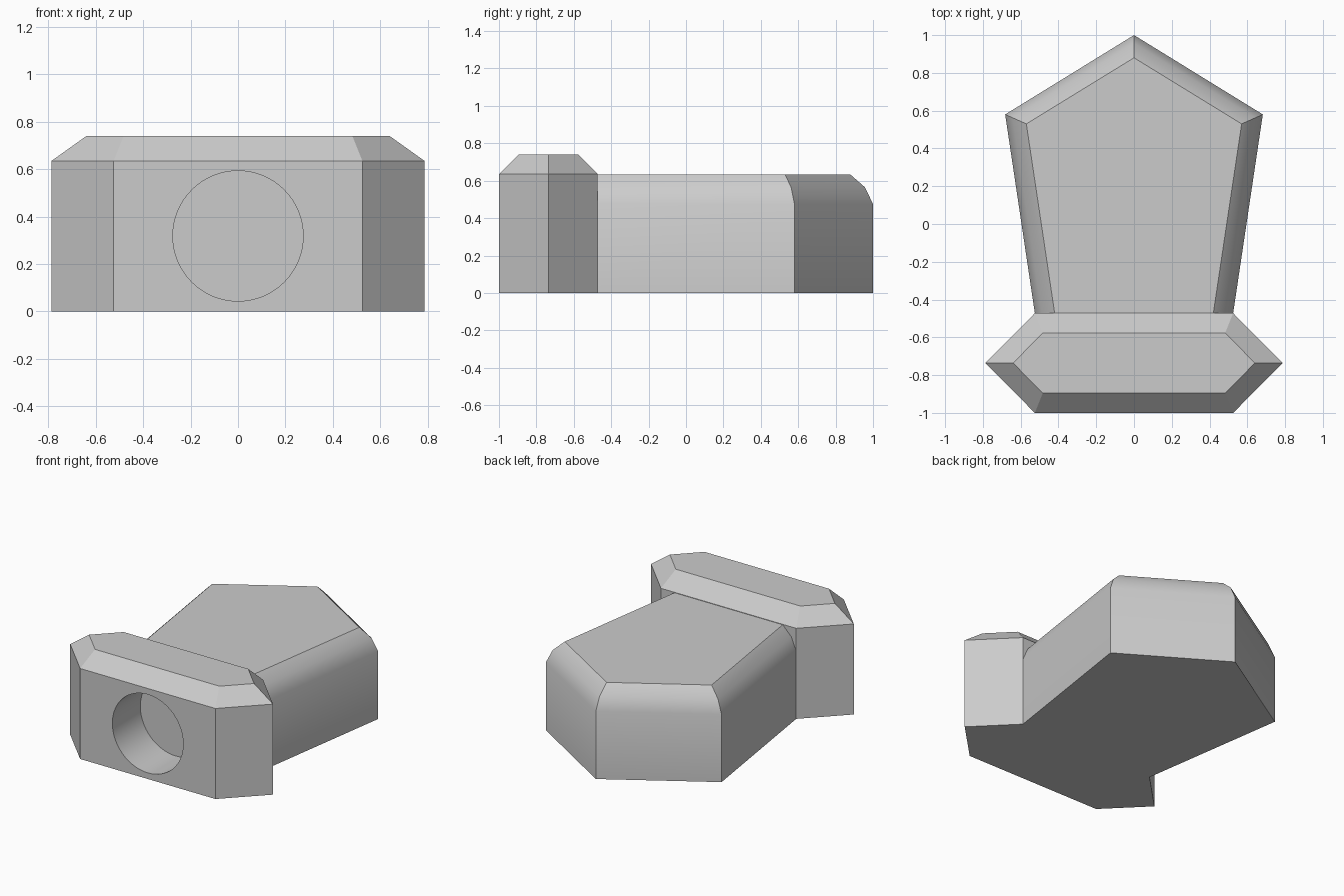
import bpy
import bmesh
from math import radians

cube = bpy.data.objects.get("Cube")
if cube:
    bpy.data.objects.remove(cube, do_unlink=True)

grey = bpy.data.materials.new("plain grey")
grey.use_nodes = True
colour = (0.6, 0.6, 0.6, 1)
grey.diffuse_color = colour
grey.node_tree.nodes["Principled BSDF"].inputs["Base Color"].default_value = colour


def loft(name, outer, inner, levels, open_side=None):
    """Stack outlines blended from outer to inner; levels are (height, blend)."""
    bm = bmesh.new()
    rings = []
    for z, t in levels:
        rings.append([bm.verts.new((a[0] + (b[0] - a[0]) * t, a[1] + (b[1] - a[1]) * t, z))
                      for a, b in zip(outer, inner)])
    count = len(outer)
    for low, high in zip(rings, rings[1:]):
        for i in range(count):
            if i != open_side:
                j = (i + 1) % count
                bm.faces.new((low[i], low[j], high[j], high[i]))
    bm.faces.new(rings[0][::-1])
    bm.faces.new(rings[-1])
    mesh = bpy.data.meshes.new(name)
    bm.to_mesh(mesh)
    bm.free()
    obj = bpy.data.objects.new(name, mesh)
    bpy.context.collection.objects.link(obj)
    mesh.materials.append(grey)
    return obj


def activate(obj):
    bpy.ops.object.select_all(action='DESELECT')
    obj.select_set(True)
    bpy.context.view_layer.objects.active = obj


def mirrored(right_half, tip=()):
    """Outline going anticlockwise up the +x side, over the tip, down the -x side."""
    return right_half + list(tip) + [(-x, y) for x, y in reversed(right_half)]


# Five-sided body with a rounded upper rim, open where it meets the head
body = loft(
    "body",
    mirrored([(0.525, -0.472), (0.682, 0.58)], [(0, 1)]),
    mirrored([(0.42, -0.472), (0.57, 0.53)], [(0, 0.88)]),
    [(0, 0), (0.475, 0), (0.565, 0.36), (0.632, 1)],
    open_side=4)

# Six-sided head block with a chamfered top
head = loft(
    "head",
    mirrored([(0.525, -1), (0.787, -0.736), (0.525, -0.472)]),
    mirrored([(0.483, -0.895), (0.64, -0.736), (0.483, -0.577)]),
    [(0, 0), (0.635, 0), (0.74, 1)])

# Round blind socket cut into the front of the head
depth = 0.31
bpy.ops.mesh.primitive_cylinder_add(vertices=64, radius=0.275, depth=2 * depth,
                                    location=(0, -1, 0.318), rotation=(radians(90), 0, 0))
cutter = bpy.context.object
cutter.name = "socket_cutter"
cutter.hide_render = True
cutter.data.materials.append(grey)
activate(head)
cut = head.modifiers.new("socket", 'BOOLEAN')
cut.operation = 'DIFFERENCE'
cut.solver = 'EXACT'
cut.object = cutter
bpy.ops.object.modifier_apply(modifier=cut.name)
bpy.data.objects.remove(cutter, do_unlink=True)

for part in (body, head):
    activate(part)
    bpy.ops.object.shade_smooth_by_angle(angle=radians(28))
